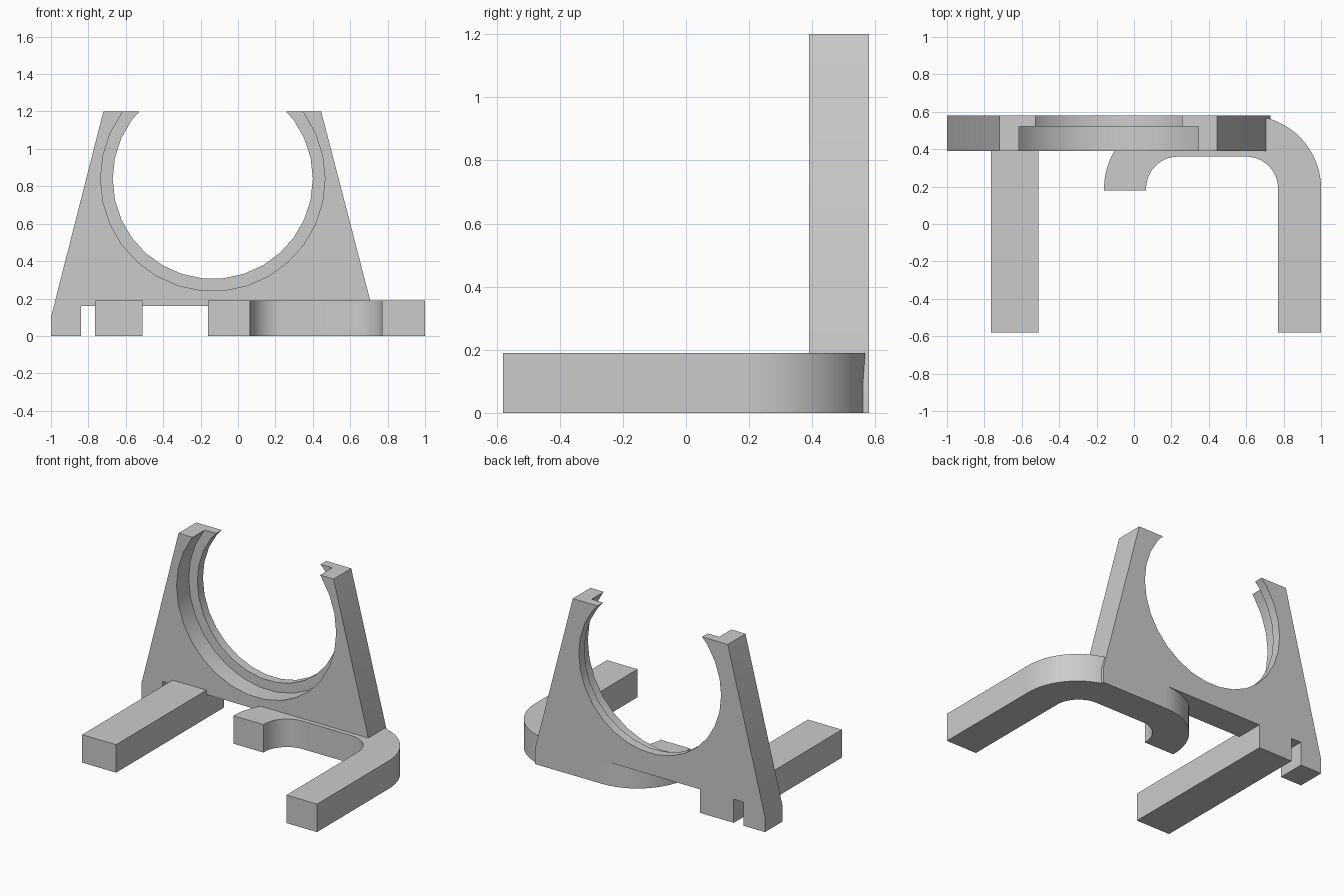
import bpy, bmesh
from math import sin, cos, pi, radians
from mathutils import Vector

cube = bpy.data.objects.get("Cube")
if cube:
    bpy.data.objects.remove(cube, do_unlink=True)

grey = bpy.data.materials.new("plain grey")
grey.use_nodes = True
colour = (0.6, 0.6, 0.6, 1)
grey.diffuse_color = colour
grey.node_tree.nodes["Principled BSDF"].inputs["Base Color"].default_value = colour


def prism(name, outline, start, depth):
    """Extrude a closed outline of 3D points along depth."""
    bm = bmesh.new()
    face = bm.faces.new([bm.verts.new(Vector(p) + Vector(start)) for p in outline])
    top = bmesh.ops.extrude_face_region(bm, geom=[face])["geom"]
    bmesh.ops.translate(bm, vec=depth, verts=[v for v in top if isinstance(v, bmesh.types.BMVert)])
    bmesh.ops.recalc_face_normals(bm, faces=bm.faces)
    mesh = bpy.data.meshes.new(name)
    bm.to_mesh(mesh)
    bm.free()
    mesh.materials.append(grey)
    ob = bpy.data.objects.new(name, mesh)
    bpy.context.collection.objects.link(ob)
    return ob


def arc(cx, cy, r, a0, a1, steps=20):
    angles = [radians(a0 + (a1 - a0) * i / steps) for i in range(steps + 1)]
    return [(cx + r * cos(a), cy + r * sin(a)) for a in angles]


def select(ob):
    bpy.ops.object.select_all(action='DESELECT')
    ob.select_set(True)
    bpy.context.view_layer.objects.active = ob


FRONT, STEP, BACK = 0.39, 0.52, 0.58
LEG_TOP, PLATE_BOTTOM = 0.19, 0.16

# Upright plate with feet and a small slot, cut by a stepped round opening
profile = [(-1, 0), (-1, 0.1), (-0.72, 1.2), (0.445, 1.2), (0.73, 0.1), (0.73, 0),
           (0.23, 0), (0.23, PLATE_BOTTOM), (-0.51, PLATE_BOTTOM), (-0.51, 0),
           (-0.765, 0), (-0.765, PLATE_BOTTOM), (-0.84, PLATE_BOTTOM), (-0.84, 0)]
plate = prism("upright_plate", [(x, 0, z) for x, z in profile], (0, FRONT, 0), (0, BACK - FRONT, 0))

for name, radius, y0, y1 in (("seat_cutter", 0.6, 0.2, STEP), ("opening_cutter", 0.535, 0.3, 0.8)):
    circle = arc(-0.135, 0.84, radius, 0, 360, 30)[:-1]
    cutter = prism(name, [(x, 0, z) for x, z in circle], (0, y0, 0), (0, y1 - y0, 0))
    cutter.hide_render = True
    select(plate)
    mod = plate.modifiers.new(name, 'BOOLEAN')
    mod.operation, mod.solver, mod.object = 'DIFFERENCE', 'EXACT', cutter
    bpy.ops.object.modifier_apply(modifier=name)
    bpy.data.objects.remove(cutter, do_unlink=True)

# Straight leg
prism("right_leg", [(-0.765, -0.58, 0), (-0.51, -0.58, 0), (-0.51, FRONT, 0), (-0.765, FRONT, 0)],
      (0, 0, 0), (0, 0, LEG_TOP))

# Curved arm: long leg on the left, short hook near the middle
hook = ([(1, -0.58)] + arc(0.61, 0.19, 0.39, 0, 90) + arc(0.23, 0.19, 0.39, 90, 180)
        + [(-0.16, 0.18), (0.065, 0.18)] + arc(0.235, 0.19, 0.17, 180, 90)
        + arc(0.6, 0.19, 0.17, 90, 0) + [(0.77, -0.58)])
arm = prism("curved_arm", [(x, y, 0) for x, y in hook], (0, 0, 0), (0, 0, LEG_TOP))

for ob in (plate, arm):
    select(ob)
    bpy.ops.object.shade_smooth_by_angle(angle=radians(30))
